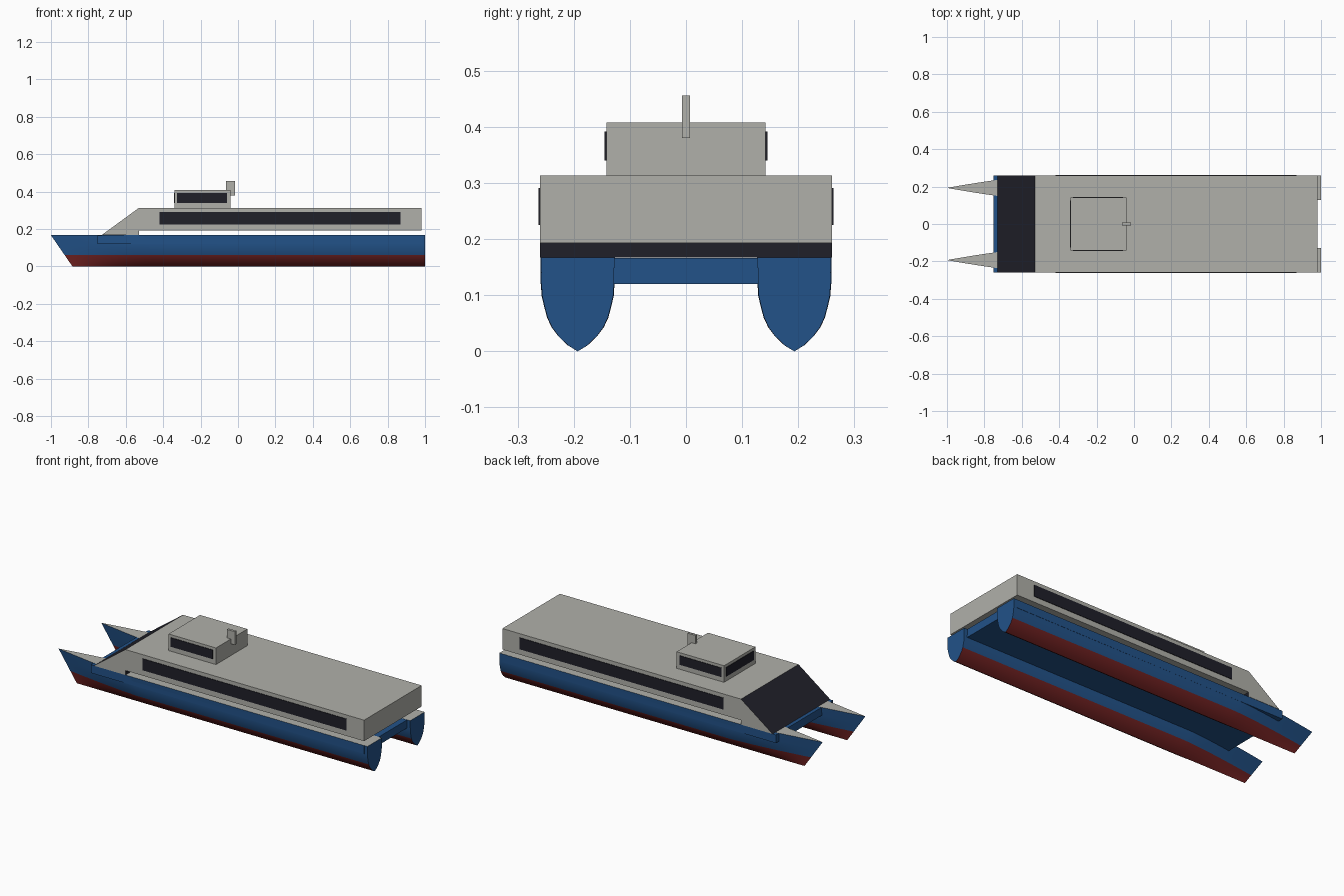
import bpy, bmesh, math

if "Cube" in bpy.data.objects:
    bpy.data.objects.remove(bpy.data.objects["Cube"])


def material(name, r, g, b):
    m = bpy.data.materials.new(name)
    m.diffuse_color = (r, g, b, 1)
    m.use_nodes = True
    m.node_tree.nodes["Principled BSDF"].inputs["Base Color"].default_value = m.diffuse_color
    return m


BLUE = material("hull blue", 0.016, 0.085, 0.25)
RED = material("antifouling red", 0.16, 0.015, 0.015)
GREY = material("light grey", 0.434, 0.434, 0.40)
DARK = material("dark glass", 0.014, 0.014, 0.022)


def finish(bm, name, mats):
    bmesh.ops.recalc_face_normals(bm, faces=bm.faces)
    me = bpy.data.meshes.new(name)
    bm.to_mesh(me)
    bm.free()
    for m in mats:
        me.materials.append(m)
    ob = bpy.data.objects.new(name, me)
    bpy.context.collection.objects.link(ob)
    return ob


def box(name, x, y, z, mat):
    """Box from (min, max) ranges on each axis."""
    bm = bmesh.new()
    bmesh.ops.create_cube(bm, size=1)
    for v in bm.verts:
        for i, (lo, hi) in enumerate((x, y, z)):
            v.co[i] = hi if v.co[i] > 0 else lo
    return finish(bm, name, [mat])


DECK = 0.167
BEAM = 0.0665
# half cross-section: (half width fraction, height)
SECTION = [(0.0, 0.0), (0.27, 0.011), (0.52, 0.027), (0.70, 0.043), (0.82, 0.06),
           (0.90, 0.08), (0.97, 0.10), (0.985, 0.12), (1.0, DECK)]
BOW_STEPS = 16
STATIONS = [0.5 * (i / BOW_STEPS) ** 1.3 for i in range(BOW_STEPS + 1)] + [1.0, 1.5, 2.0]


def hull(name, cy):
    """Lofted hull: raked pointed bow, flat transom."""
    bm = bmesh.new()
    outline = [(-w, z) for w, z in reversed(SECTION)] + SECTION[1:]
    rings = []
    for s in STATIONS:
        t = min(1, s / 0.5)
        beam = BEAM * (1 - (1 - t) ** 1.35)
        if s > 1:
            beam *= 1 - 0.015 * (s - 1)
        fade = max(0, 1 - s / 2)
        rings.append([bm.verts.new((-1 + s + 0.115 * (1 - z / DECK) * fade, cy + w * beam, z))
                      for w, z in outline])
    n = len(outline)
    for a, b in zip(rings, rings[1:]):
        for i in range(n):
            j = (i + 1) % n
            f = bm.faces.new((a[i], a[j], b[j], b[i]))
            if j == 0:
                f.material_index = 2          # deck
            elif max(outline[i][1], outline[j][1]) < 0.061:
                f.material_index = 1          # below the waterline
    bm.faces.new(rings[-1])                   # transom
    bmesh.ops.remove_doubles(bm, verts=bm.verts, dist=1e-5)
    ob = finish(bm, name, [BLUE, RED, GREY])
    ob.data.shade_smooth()
    ob.data.set_sharp_from_angle(angle=math.radians(35))
    return ob


# Twin hulls and the bridging deck
for side, label in ((-1, "front"), (1, "back")):
    hull(label + "_hull", side * 0.193)
box("bridge_deck", (-0.75, 0.98), (-0.259, 0.259), (0.12, DECK - 0.0006), BLUE)

# Passenger cabin, raised above the deck
W = 0.26
box("cabin", (-0.53, 0.98), (-W, W), (0.193, 0.313), GREY)

# Sloped cabin nose with a full-width windscreen
bm = bmesh.new()
tri = [(-0.73, DECK), (-0.53, DECK), (-0.53, 0.313)]
ends = [[bm.verts.new((x, y, z)) for x, z in tri] for y in (-W, W)]
for e in ends:
    bm.faces.new(e)
for i in range(3):
    j = (i + 1) % 3
    f = bm.faces.new((ends[0][i], ends[0][j], ends[1][j], ends[1][i]))
    f.material_index = 1 if i > 0 else 0      # slope and rear are dark
finish(bm, "cabin_nose", [GREY, DARK])

# Wheelhouse and mast
box("wheelhouse", (-0.34, -0.04), (-0.142, 0.142), (0.313, 0.408), GREY)
box("mast", (-0.065, -0.015), (-0.007, 0.007), (0.38, 0.456), GREY)

# Window plates
for side, label in ((-1, "front"), (1, "back")):
    def plate(y, d=0.003):
        return tuple(sorted((side * (y - d), side * (y + d))))
    box(label + "_cabin_window", (-0.42, 0.87), plate(W), (0.225, 0.291), DARK)
    box(label + "_wheelhouse_window", (-0.325, -0.06), plate(0.142), (0.34, 0.392), DARK)
box("wheelhouse_windscreen", (-0.343, -0.337), (-0.125, 0.125), (0.34, 0.392), DARK)
